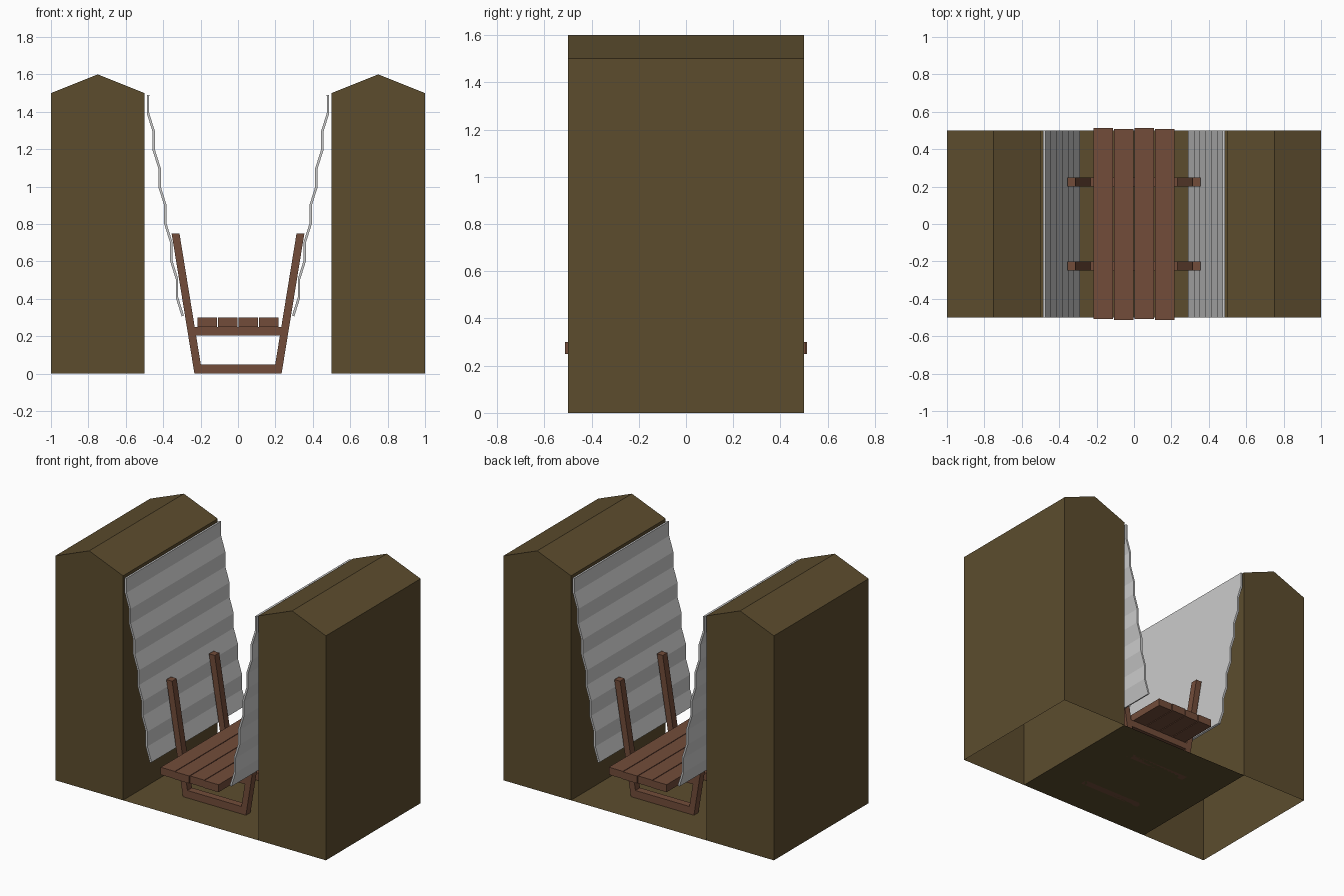
import bpy, bmesh

if "Cube" in bpy.data.objects:
    bpy.data.objects.remove(bpy.data.objects["Cube"])

def material(name, rgb):
    m = bpy.data.materials.new(name)
    m.diffuse_color = (*rgb, 1)
    m.use_nodes = True
    m.node_tree.nodes["Principled BSDF"].inputs["Base Color"].default_value = m.diffuse_color
    return m

EARTH = material("earth", (0.107, 0.073, 0.027))
WOOD = material("wood", (0.17, 0.073, 0.042))

def finish(name, bm, mat=None):
    me = bpy.data.meshes.new(name)
    bm.to_mesh(me)
    bm.free()
    ob = bpy.data.objects.new(name, me)
    bpy.context.collection.objects.link(ob)
    if mat:
        me.materials.append(mat)
    return ob

def prism(name, profile, y0, y1, mat, open_bottom=False):
    """Extrude an x-z outline along y."""
    bm = bmesh.new()
    face = bm.faces.new([bm.verts.new((x, y0, z)) for x, z in profile])
    ext = bmesh.ops.extrude_face_region(bm, geom=[face], use_keep_orig=True)
    for v in ext["geom"]:
        if isinstance(v, bmesh.types.BMVert):
            v.co.y = y1
    bmesh.ops.recalc_face_normals(bm, faces=bm.faces[:])
    if open_bottom:
        low = [f for f in bm.faces if all(abs(v.co.z) < 1e-5 for v in f.verts)]
        bmesh.ops.delete(bm, geom=low, context='FACES_ONLY')
    return finish(name, bm, mat)

def rect(x0, x1, z0, z1):
    return [(x0, z0), (x1, z0), (x1, z1), (x0, z1)]

# Trench floor: a single sheet of earth
bm = bmesh.new()
bmesh.ops.create_grid(bm, x_segments=1, y_segments=1, size=0.5)
finish("trench_floor", bm, EARTH)

for side, s in (("left", -1), ("right", 1)):
    # Earth bank, hollow underneath, with ridged top
    bank = [(0.5, 0), (1, 0), (1, 1.5), (0.75, 1.6), (0.5, 1.5)]
    prism(f"{side}_bank", [(s * x, z) for x, z in bank], -0.5, 0.5, EARTH, True)

    # Corrugated sheet: alternating upright and sloped strips, leaning outward
    bm = bmesh.new()
    rows = []
    for i in range(13):
        x = 0.481 - 0.031 * (i // 2)
        z = 1.49 - i * 0.0985
        rows.append([bm.verts.new((s * x, y, z)) for y in (-0.5, 0.5)])
    for a, b in zip(rows, rows[1:]):
        bm.faces.new((a[0], a[1], b[1], b[0]))
    bmesh.ops.recalc_face_normals(bm, faces=bm.faces[:])
    sheet = finish(f"{side}_corrugated_sheet", bm)
    mod = sheet.modifiers.new("thickness", 'SOLIDIFY')
    mod.thickness = 0.013
    mod.offset = 0

# Two timber frames: splayed posts, ground sill and cross bar
for end, y in (("front", -0.225), ("back", 0.225)):
    y0, y1 = y - 0.024, y + 0.024
    for side, s in (("left", -1), ("right", 1)):
        post = [(0.233, 0), (0.355, 0.75), (0.313, 0.75), (0.191, 0)]
        prism(f"{end}_{side}_post", [(s * x, z) for x, z in post], y0, y1, WOOD)
    prism(f"{end}_sill", [(-0.2, 0), (0.2, 0), (0.207, 0.05), (-0.207, 0.05)], y0, y1, WOOD)
    prism(f"{end}_cross_bar", rect(-0.24, 0.24, 0.205, 0.25), y0, y1, WOOD)

# Walkway planks
for i, shift in enumerate((0.002, -0.002, 0.002, -0.003)):
    x = -0.1635 + i * 0.109
    prism(f"plank_{i + 1}", rect(x - 0.052, x + 0.052, 0.25, 0.3),
          -0.51 + shift, 0.51 + shift, WOOD)
